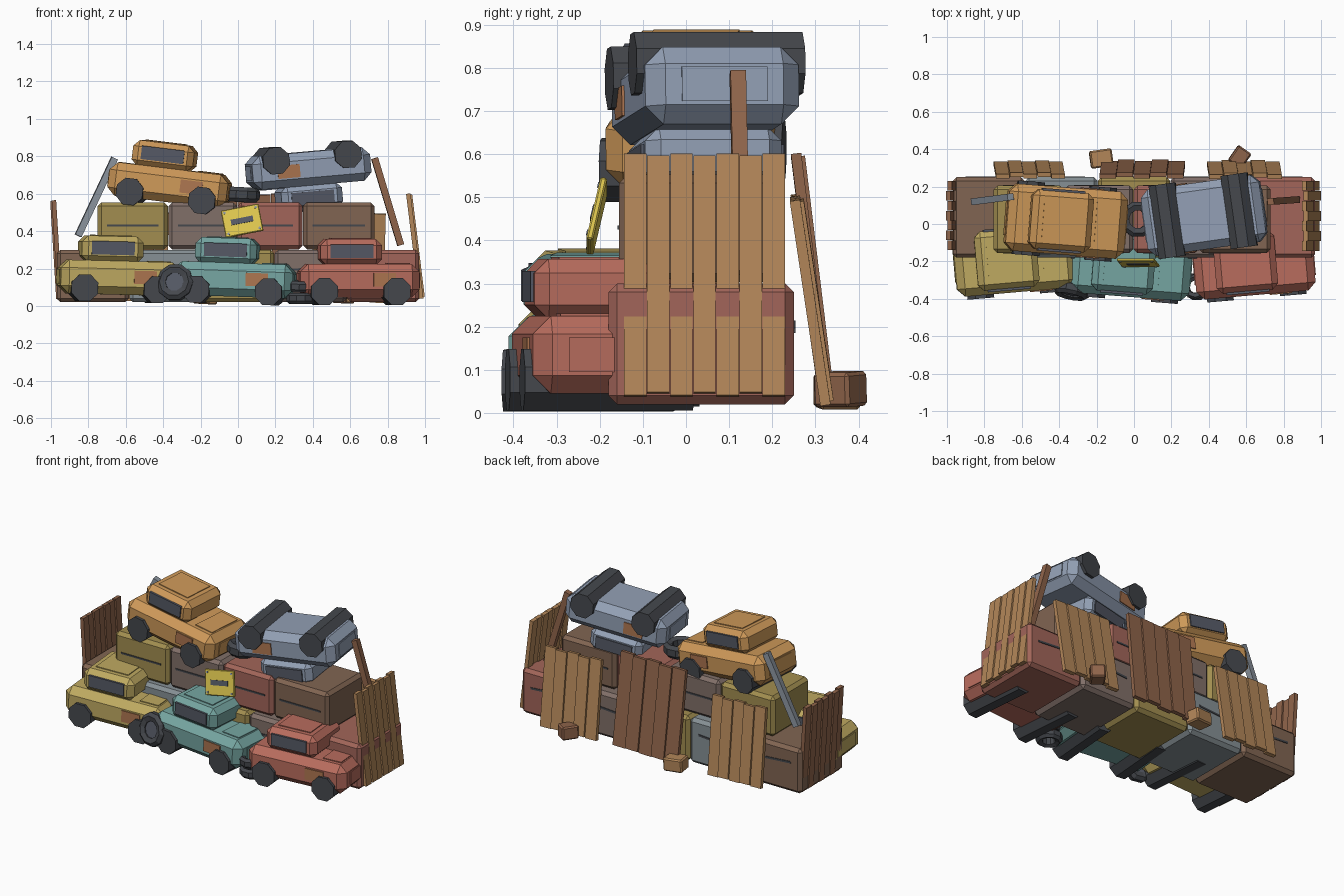
import bpy, bmesh
from math import radians, pi
from mathutils import Matrix, Euler, Vector

if "Cube" in bpy.data.objects:
    bpy.data.objects.remove(bpy.data.objects["Cube"])

MATS = {}
COL = dict(brown=(.22, .13, .085), slate=(.24, .28, .30), olive=(.36, .27, .08), umber=(.22, .16, .14),
           maroon=(.36, .13, .10), yellow=(.52, .40, .12), teal=(.18, .38, .36), red=(.48, .15, .11),
           orange=(.62, .32, .10), blue=(.29, .35, .46), black=(.06, .065, .075), glass=(.09, .10, .13),
           rust=(.42, .18, .08), wood=(.45, .24, .10), darkwood=(.28, .13, .07), steel=(.27, .31, .36),
           sign=(.75, .58, .08))


def mat(c):
    if c not in MATS:
        MATS[c] = bpy.data.materials.new(c)
        MATS[c].diffuse_color = (*COL[c], 1)
    return MATS[c]


def frame(loc, rot=(0, 0, 0)):
    return Matrix.Translation(loc) @ Euler([radians(a) for a in rot]).to_matrix().to_4x4()


def finish(name, bm, m, color):
    me = bpy.data.meshes.new(name)
    bm.to_mesh(me)
    bm.free()
    ob = bpy.data.objects.new(name, me)
    ob.matrix_world = m
    me.materials.append(mat(color))
    bpy.context.collection.objects.link(ob)
    return ob


def box(name, size, m, color, bevel=0.0):
    bm = bmesh.new()
    bmesh.ops.create_cube(bm, size=1)
    bmesh.ops.scale(bm, vec=size, verts=bm.verts)
    if bevel:
        bmesh.ops.bevel(bm, geom=bm.edges[:], offset=bevel, segments=1, affect='EDGES')
    return finish(name, bm, m, color)


def drum(name, r, depth, m, color, sides=8):
    bm = bmesh.new()
    bmesh.ops.create_cone(bm, cap_ends=True, segments=sides, radius1=r, radius2=r, depth=depth,
                          matrix=Matrix.Rotation(pi / sides, 4, 'Z'))
    return finish(name, bm, m, color)


def tyre(name, r, thick, m, hub=False):
    # low-poly ring spun from a chamfered section
    h, ri = thick / 2, r * .5
    pts = [(ri, -h * .7), (r * .8, -h), (r, -h * .5), (r, h * .5), (r * .8, h), (ri, h * .7)]
    bm = bmesh.new()
    vs = [bm.verts.new((x, 0, z)) for x, z in pts]
    es = [bm.edges.new((vs[i], vs[(i + 1) % 6])) for i in range(6)]
    bmesh.ops.spin(bm, geom=vs + es, cent=(0, 0, 0), axis=(0, 0, 1), angle=2 * pi, steps=10)
    bmesh.ops.remove_doubles(bm, verts=bm.verts, dist=1e-4)
    bmesh.ops.recalc_face_normals(bm, faces=bm.faces)
    finish(name, bm, m, 'black')
    if hub:
        drum(name + "_hub", ri * 1.05, thick * .5, m, 'glass')


def car(name, loc, rot, color, cab=-.045):
    # origin at body centre
    m = frame(loc, rot)
    T = Matrix.Translation
    box(name + "_body", (.64, .36, .18), m, color, .042)
    box(name + "_cabin", (.33, .32, .14), m @ T((cab, 0, .152)), color, .033)
    box(name + "_window", (.23, .335, .072), m @ T((cab, 0, .158)), 'glass')
    box(name + "_bonnet", (.12, .23, .01), m @ T((.21, 0, .09)), color)
    box(name + "_roof_panel", (.21, .2, .01), m @ T((cab, 0, .222)), color)
    for s in (-1, 1):
        box(name + "_end_panel", (.01, .2, .08), m @ T((s * .32, 0, 0)), color)
        drum(name + "_wheels", .077, .395, m @ T((s * .195, 0, -.058)) @ Matrix.Rotation(pi / 2, 4, 'X'), 'black')
        box(name + "_rust", (.12, .012, .07), m @ T((.13, s * .18, .005)), 'rust')


def panel(name, w, h, loc, rot, color, n, rib=-1):
    # boards side by side, every second one set forward
    m = frame(loc, rot)
    for i in range(n):
        off = rib * .008 * (i % 2)
        x = (i + .5) * w / n - w / 2
        box(name + "_board", (w / n - .002, .024, h - .012 * (i % 2)), m @ Matrix.Translation((x, off, 0)), color)


# crushed scrap blocks, two rows
for i, c in enumerate(('brown', 'slate', 'olive', 'umber', 'maroon')):
    x = -.776 + i * .388
    box("lower_block", (.386, .43, .28), frame((x, .035, .16)), c, .02)
    for y in (-.18, .25):
        box("lower_block_seam", (.25, .008, .012), frame((x, y, .2), (0, 4 * (-1) ** i, 0)), 'black')
for i, (x0, x1, c) in enumerate(((-.75, -.375, 'olive'), (-.372, -.005, 'umber'), (-.002, .345, 'maroon'),
                                 (.348, .73, 'brown'))):
    x = (x0 + x1) / 2
    box("upper_block", (x1 - x0, .36, .25), frame((x, .025, .428)), c, .02)
    for y in (-.155, .205):
        box("upper_block_seam", (x1 - x0 - .1, .008, .01), frame((x, y, .43)), 'black')

# cars
car("yellow_car", (-.64, -.185, .15), (0, 1.5, 5), 'yellow')
car("teal_car", (-.015, -.21, .14), (0, 2, -4.5), 'teal')
car("red_car", (.64, -.2, .135), (0, 0, 5), 'red')
car("orange_car", (-.365, .015, .645), (0, 7, -4.5), 'orange')
car("overturned_car", (.375, .045, .735), (0, 175, 8), 'blue', .01)

# loose tyres
tyre("front_tyre", .1, .07, frame((-.335, -.355, .125), (78, 0, -12)), True)
tyre("top_tyre", .097, .08, frame((.02, .025, .595), (0, 3, 0)))
tyre("stack_tyre_low", .075, .06, frame((.335, -.335, .04)))
tyre("stack_tyre_high", .068, .06, frame((.325, -.335, .105), (4, 0, 20)))

# leaning board panels
panel("back_right_panel", .39, .48, (.59, .288, .26), (8.5, 1.5, 0), 'wood', 5, 1)
panel("back_middle_panel", .45, .57, (.045, .29, .315), (7, -1, 0), 'darkwood', 5, 1)
panel("back_left_panel", .37, .48, (-.56, .288, .265), (8, 1.5, 0), 'wood', 5, 1)
panel("right_panel", .375, .565, (.945, .043, .32), (-7, 0, 90), 'wood', 7)
panel("left_panel", .37, .535, (-.968, .045, .298), (-3.5, 0, 90), 'darkwood', 7, 1)

# leaning beams
for name, a, b, c in (("steel_beam", (-.855, .12, .375), (-.66, .145, .79), 'steel'),
                      ("wood_beam", (.87, .13, .325), (.73, .12, .79), 'darkwood')):
    a, b = Vector(a), Vector(b)
    m = Matrix.Translation((a + b) / 2) @ (b - a).to_track_quat('Z', 'Y').to_matrix().to_4x4()
    box(name, (.036, .036, (b - a).length), m, c)

# rubble blocks behind
box("rubble_block", (.12, .095, .08), frame((-.175, .35, .05), (0, 3, 8)), 'wood', .008)
box("rubble_block", (.1, .085, .08), frame((.565, .358, .055), (3, 0, 55)), 'darkwood', .008)

# warning sign with a plain dark bar
m = frame((.022, -.207, .455), (-13, -11, 0))
box("sign_plate", (.205, .016, .15), m, 'sign', .004)
box("sign_bar", (.12, .01, .03), m @ Matrix.Translation((0, -.007, 0)), 'glass')
for sx in (-1, 1):
    for sz in (-1, 1):
        box("sign_bolt", (.012, .01, .012), m @ Matrix.Translation((sx * .085, -.006, sz * .058)), 'steel')

for m in bpy.data.materials:
    if m.users and not m.is_grease_pencil:
        m.use_nodes = True
        m.node_tree.nodes["Principled BSDF"].inputs["Base Color"].default_value = m.diffuse_color
